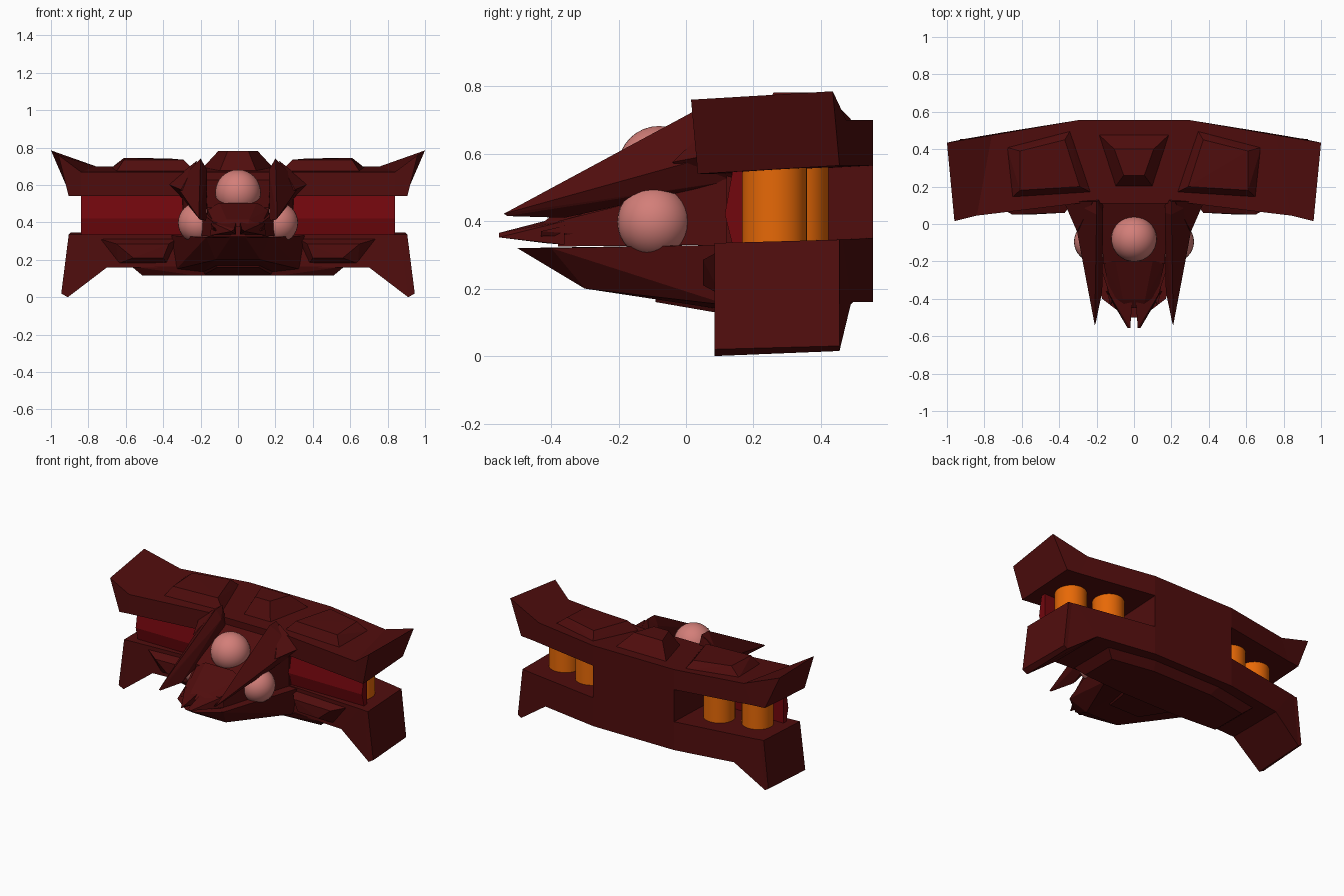
import bpy, bmesh, math

if "Cube" in bpy.data.objects:
    bpy.data.objects.remove(bpy.data.objects["Cube"])


def material(name, rgb):
    m = bpy.data.materials.new(name)
    m.diffuse_color = (*rgb, 1)
    m.use_nodes = True
    m.node_tree.nodes["Principled BSDF"].inputs["Base Color"].default_value = m.diffuse_color
    return m


MAROON = material("maroon", (0.080, 0.004, 0.004))
RED = material("red", (0.17, 0.002, 0.004))
ORANGE = material("orange", (0.80, 0.14, 0.002))
PINK = material("pink", (0.65, 0.21, 0.19))


def finish(name, bm, mat):
    bmesh.ops.recalc_face_normals(bm, faces=bm.faces)
    me = bpy.data.meshes.new(name)
    bm.to_mesh(me)
    bm.free()
    ob = bpy.data.objects.new(name, me)
    me.materials.append(mat)
    bpy.context.collection.objects.link(ob)
    return ob


def flip(pts):
    return [(-x, y, z) for x, y, z in pts]


def hull(name, pts, mat=MAROON, mode="span"):
    """Convex solid. span: one solid across x=0; pair: one on each side."""
    bm = bmesh.new()
    groups = [pts + flip(pts)] if mode == "span" else [pts, flip(pts)]
    for g in groups:
        vs = [bm.verts.new(p) for p in g]
        r = bmesh.ops.convex_hull(bm, input=vs)
        junk = {v for v in r["geom_interior"] + r["geom_unused"]
                if isinstance(v, bmesh.types.BMVert)}
        bmesh.ops.delete(bm, geom=list(junk), context='VERTS')
    bmesh.ops.dissolve_limit(bm, angle_limit=math.radians(1), verts=bm.verts, edges=bm.edges)
    return finish(name, bm, mat)


def loft(name, half_rings, mat=MAROON):
    """Skin rings ordered from the centre out, mirrored over x=0."""
    rings = [flip(r) for r in reversed(half_rings)] + half_rings
    bm = bmesh.new()
    vs = [[bm.verts.new(p) for p in r] for r in rings]
    n = len(vs[0])
    for a, b in zip(vs, vs[1:]):
        for i in range(n):
            j = (i + 1) % n
            bm.faces.new((a[i], a[j], b[j], b[i]))
    bm.faces.new(vs[0])
    bm.faces.new(vs[-1])
    return finish(name, bm, mat)


def sphere(name, loc, r):
    bpy.ops.mesh.primitive_uv_sphere_add(segments=32, ring_count=16, radius=r, location=loc)
    ob = bpy.context.object
    ob.name = name
    ob.data.materials.append(PINK)
    bpy.ops.object.shade_smooth()


# Upper wing with raised tips, lower wing with drooping tips
loft("upper_wing", [
    [(.3, .11, .67), (.3, .555, .70), (.3, .555, .565), (.3, .11, .54)],
    [(.84, .045, .67), (.76, .475, .70), (.82, .465, .565), (.84, .045, .54)],
    [(.96, .015, .76), (1.0, .435, .785), (.905, .455, .565), (.905, .035, .54)]])
loft("lower_wing", [
    [(.3, .12, .335), (.3, .555, .35), (.3, .555, .16), (.3, .12, .16)],
    [(.84, .09, .335), (.84, .465, .345), (.70, .49, .16), (.70, .095, .16)],
    [(.87, .087, .335), (.87, .457, .345), (.905, .455, .015), (.91, .085, 0)],
    [(.905, .085, .335), (.895, .455, .345), (.93, .455, .03), (.945, .085, .02)]])

# Core block joining both wings at the back
hull("core_block", [(.3, y, z) for y in (.12, .555) for z in (.33, .58)])

# Red front plate with a shallow ridge
loft("front_plate", [
    [(x, .14, .56), (x, .115, .42), (x, .14, .32), (x, .168, .32), (x, .168, .42), (x, .168, .56)]
    for x in (.1, .84)], RED)

# Raised roof panels
hull("roof_centre_panel", [(.19, .48, .69), (.10, .20, .67), (.105, .40, .782), (.055, .26, .782)])
hull("roof_side_panel", [
    (.34, .50, .69), (.68, .41, .69), (.655, .14, .665), (.23, .17, .67),
    (.37, .45, .742), (.61, .39, .745), (.61, .18, .735), (.29, .20, .735)], mode="pair")

# Panels on the front of the lower wing and the belly plate
hull("lower_front_panel", [
    (.75, .105, .315), (.32, .125, .315), (.38, .125, .18), (.64, .105, .18),
    (.65, .05, .285), (.37, .06, .285), (.40, .06, .21), (.56, .05, .21)], mode="pair")
hull("belly_plate", [
    (.57, .11, .165), (.57, .44, .165), (.25, .50, .165), (.25, .12, .165),
    (.51, .15, .115), (.51, .40, .115), (.22, .45, .115), (.22, .13, .115)])

# Orange cylinders in the side bays
for side, tag in ((-1, "left"), (1, "right")):
    for x, y, part in ((.715, .262, "outer"), (.475, .325, "inner")):
        bpy.ops.mesh.primitive_cylinder_add(vertices=32, radius=.097, depth=.26,
                                            location=(side * x, y, .45))
        ob = bpy.context.object
        ob.name = f"{tag}_{part}_cylinder"
        ob.data.materials.append(ORANGE)
        bpy.ops.object.shade_smooth_by_angle()

# Head: mid hull, deck under the top eye, snout
hull("mid_hull", [(.30, .14, .33), (.30, .14, .53), (.13, -.38, .325), (.13, -.38, .40)])
hull("deck", [(.18, .14, .64), (.18, .14, .45), (.165, -.21, .48), (.165, -.21, .40)])
hull("snout", [(.10, -.20, .505), (.165, -.20, .47), (.165, -.2, .38),
               (.06, -.40, .415), (.12, -.40, .38), (.05, -.45, .375)])

# Long pointed fins either side of the snout, flared at the root
hull("side_fin", [
    (.20, .12, .742), (.20, .05, .74), (.335, .12, .605), (.29, .14, .52), (.165, .14, .55),
    (.165, .06, .68), (.21, -.54, .422), (.205, -.53, .415), (.17, -.36, .41)], mode="pair")
hull("fin_flare", [(.375, .12, .605), (.305, -.04, .575), (.29, .14, .52), (.22, .12, .73),
                   (.25, -.02, .55)], mode="pair")

# Beak prongs and small tusks
hull("beak_prong", [(.14, -.36, .40), (.15, -.36, .33), (.01, -.42, .40), (.01, -.42, .335),
                    (.02, -.555, .365), (.035, -.555, .352)], mode="pair")
hull("tusk", [(.08, -.30, .36), (.15, -.30, .36), (.15, -.30, .40), (.13, -.43, .37),
              (.12, -.43, .355)], mode="pair")

# Lower jaw with keel
hull("lower_jaw", [(.36, .13, .33), (.17, -.40, .32), (.04, -.50, .32), (.33, .13, .15),
                   (.12, -.30, .20), (.19, .13, .135)])
hull("keel", [(.11, -.09, .16), (.19, .17, .115), (.14, -.09, .2), (.22, .17, .17)])

# Eyes
sphere("top_eye", (0, -.08, .56), .122)
sphere("left_eye", (-.212, -.095, .398), .109)
sphere("right_eye", (.212, -.095, .398), .109)
